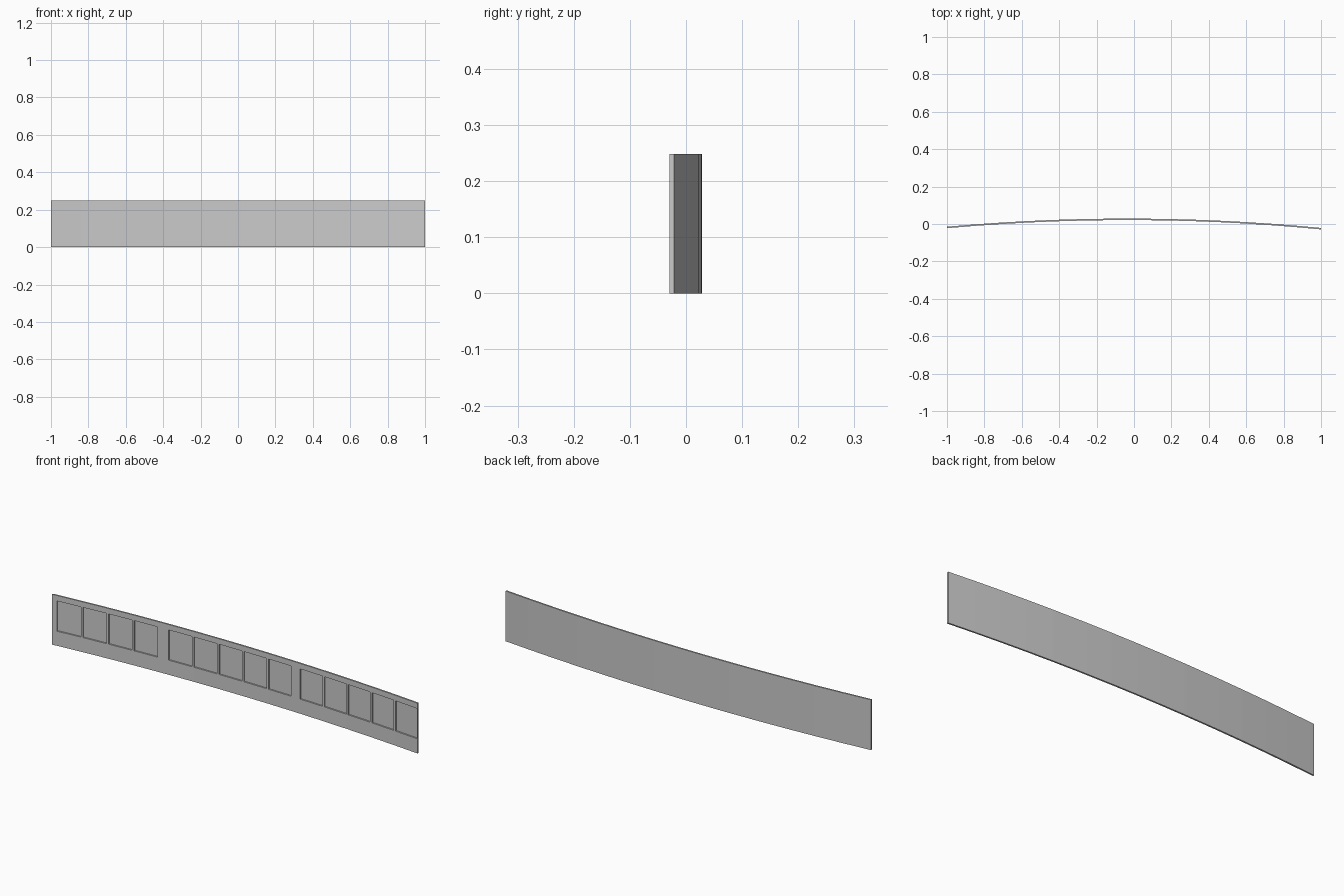
import bpy, bmesh

if "Cube" in bpy.data.objects:
    bpy.data.objects.remove(bpy.data.objects["Cube"])

APEX, RADIUS, THICK = -0.035, 10.7, 0.008
Z = [0.0, 0.072, 0.221, 0.248]
MULLION = 0.01

def back_y(x):
    return 0.029 - (x - APEX) ** 2 / (2 * RADIUS)

# Window bays: (start, end, number of windows)
windows = []
for start, end, count in [(-0.975, -0.448, 4), (-0.39, 0.278, 5), (0.329, 0.997, 5)]:
    w = (end - start - MULLION * (count - 1)) / count
    for i in range(count):
        a = start + i * (w + MULLION)
        windows.append((a, a + w))

xs = sorted([-1.0, 1.0] + [x for w in windows for x in w])
n = len(xs) - 1

def is_solid(i, k):
    if not (0 <= i < n and 0 <= k < 3):
        return False
    return not (k == 1 and i % 2 == 1)   # odd columns hold the openings

def make_object(name, bm):
    bmesh.ops.remove_doubles(bm, verts=bm.verts, dist=1e-5)
    bmesh.ops.recalc_face_normals(bm, faces=bm.faces)
    mesh = bpy.data.meshes.new(name)
    bm.to_mesh(mesh)
    bm.free()
    ob = bpy.data.objects.new(name, mesh)
    bpy.context.collection.objects.link(ob)
    return ob

def quad(bm, pts):
    bm.faces.new([bm.verts.new(p) for p in pts])

# Curved wall with rectangular openings
bm = bmesh.new()
for i in range(n):
    x0, x1 = xs[i], xs[i + 1]
    b0, b1 = back_y(x0), back_y(x1)
    f0, f1 = b0 - THICK, b1 - THICK
    for k in range(3):
        if not is_solid(i, k):
            continue
        z0, z1 = Z[k], Z[k + 1]
        quad(bm, [(x0, f0, z0), (x1, f1, z0), (x1, f1, z1), (x0, f0, z1)])
        quad(bm, [(x0, b0, z0), (x0, b0, z1), (x1, b1, z1), (x1, b1, z0)])
        for di, x, f, b in ((-1, x0, f0, b0), (1, x1, f1, b1)):
            if not is_solid(i + di, k):
                quad(bm, [(x, f, z0), (x, b, z0), (x, b, z1), (x, f, z1)])
        for dk, z in ((-1, z0), (1, z1)):
            if not is_solid(i, k + dk):
                quad(bm, [(x0, f0, z), (x1, f1, z), (x1, b1, z), (x0, b0, z)])
make_object("curved_wall", bm)

# Thin panes set flush with the back of each opening
bm = bmesh.new()
for x0, x1 in windows:
    v = []
    for z in (Z[1], Z[2]):
        for x, d in ((x0, 0.001), (x1, 0.001), (x1, 0.0), (x0, 0.0)):
            v.append(bm.verts.new((x, back_y(x) - d, z)))
    bm.faces.new(v[:4])
    bm.faces.new(v[4:])
    for j in range(4):
        m = (j + 1) % 4
        bm.faces.new([v[j], v[m], v[m + 4], v[j + 4]])
make_object("window_panes", bm)
